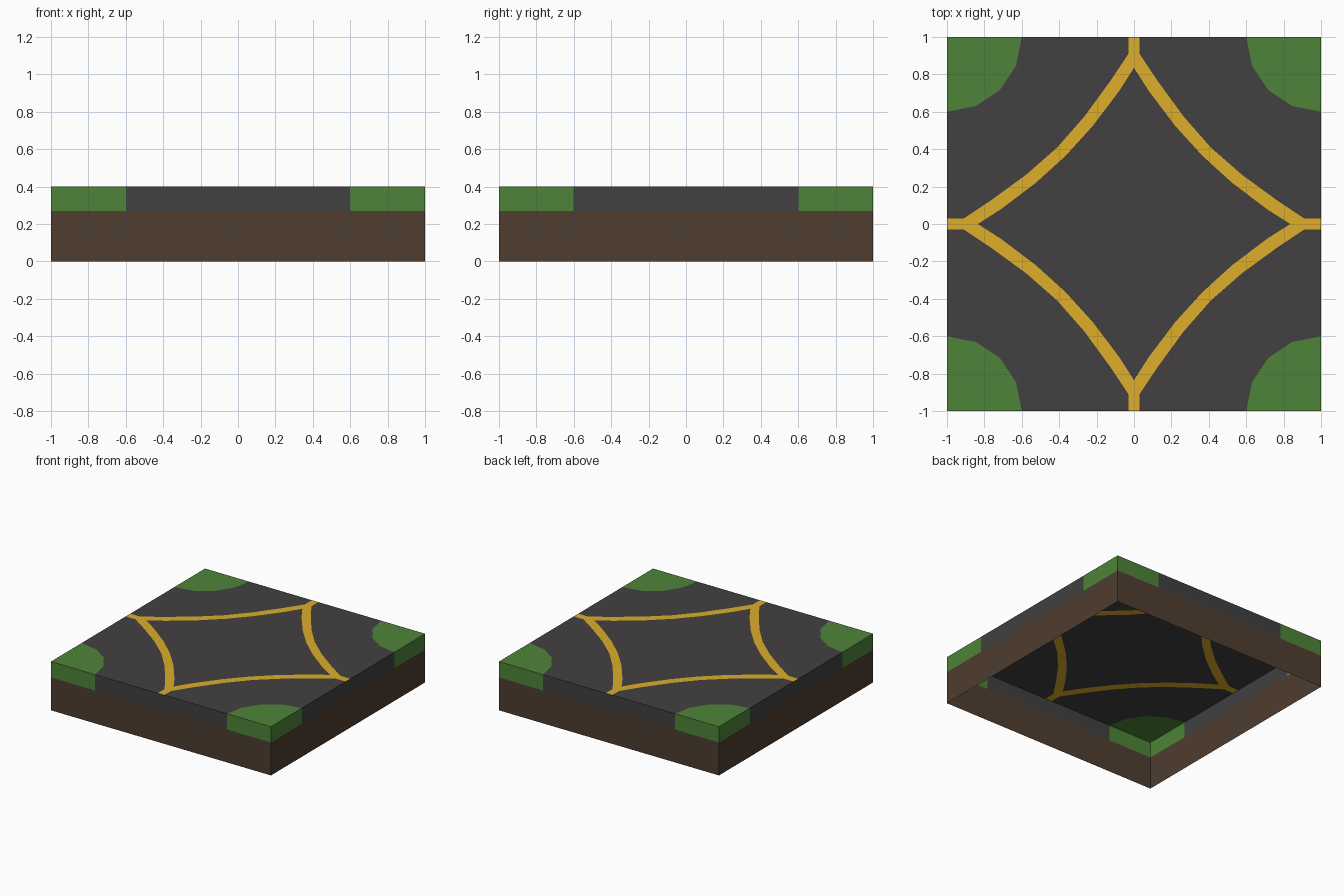
import bpy, bmesh, math
from mathutils import Matrix, Vector

if "Cube" in bpy.data.objects:
    bpy.data.objects.remove(bpy.data.objects["Cube"])

TOP, SOIL = 0.4, 0.27


def material(name, rgb):
    m = bpy.data.materials.new(name)
    lin = [((c / 255 + 0.055) / 1.055) ** 2.4 for c in rgb]
    m.diffuse_color = (*lin, 1)
    m.use_nodes = True
    m.node_tree.nodes["Principled BSDF"].inputs["Base Color"].default_value = m.diffuse_color
    return m


def flat(pts, z=TOP):
    return [Vector((x, y, z)) for x, y in pts]


def wall(a, b, z0, z1):
    # vertical quad under the line a-b, facing outward
    return [Vector((*a, z0)), Vector((*b, z0)), Vector((*b, z1)), Vector((*a, z1))]


def build(name, mat, quarter, whole=()):
    # repeat the quarter's polygons four times around z
    bm = bmesh.new()
    for poly in whole:
        bm.faces.new([bm.verts.new(p) for p in poly])
    for i in range(4):
        r = Matrix.Rotation(i * math.pi / 2, 3, 'Z')
        for poly in quarter:
            bm.faces.new([bm.verts.new(r @ p) for p in poly])
    bmesh.ops.remove_doubles(bm, verts=bm.verts, dist=1e-4)
    # everything faces up or away from the centre
    bm.normal_update()
    for f in bm.faces:
        c = f.calc_center_median()
        if f.normal.z < -0.5 or (abs(f.normal.z) < 0.5 and f.normal.xy.dot(c.xy) < 0):
            f.normal_flip()
    me = bpy.data.meshes.new(name)
    bm.to_mesh(me)
    bm.free()
    me.materials.append(mat)
    ob = bpy.data.objects.new(name, me)
    bpy.context.collection.objects.link(ob)


def symmetric(half):
    # mirror a half curve about the quadrant diagonal
    return half + [(y, x) for x, y in reversed(half[:-1])]


outer = symmetric([(0.03, 0.91), (0.13, 0.76), (0.265, 0.575), (0.41, 0.41)])
inner = symmetric([(0, 0.835), (0.08, 0.71), (0.22, 0.525), (0.365, 0.365)])
arc = [(1 - 0.4 * math.cos(a), 1 - 0.4 * math.sin(a))
       for a in (i * math.pi / 8 for i in range(5))]

asphalt = material("asphalt", (66, 64, 64))
# road top: centre star, quarter areas, and side bands
build("road", asphalt,
      [flat([(0.03, 1)] + arc + [(1, 0.03)] + outer[::-1]),
       flat([(0, 0)] + inner[::-1]),
       wall((1, -0.6), (1, 0.6), SOIL, TOP)])

# painted lane lines, flush with the road
build("lane_lines", material("line_paint", (221, 174, 43)),
      [flat([(0, 1), (0.03, 1)] + outer + [(1, 0.03), (1, 0)] + inner[::-1])])

# grass corners with their side faces
build("grass_corners", material("grass", (78, 132, 56)),
      [flat([(1, 1)] + arc),
       wall((1, 0.6), (1, 1), SOIL, TOP),
       wall((1, 1), (0.6, 1), SOIL, TOP)])

# soil skirt, open underneath
build("soil_base", material("soil", (79, 61, 48)),
      [wall((1, -1), (1, 1), 0, SOIL)])
